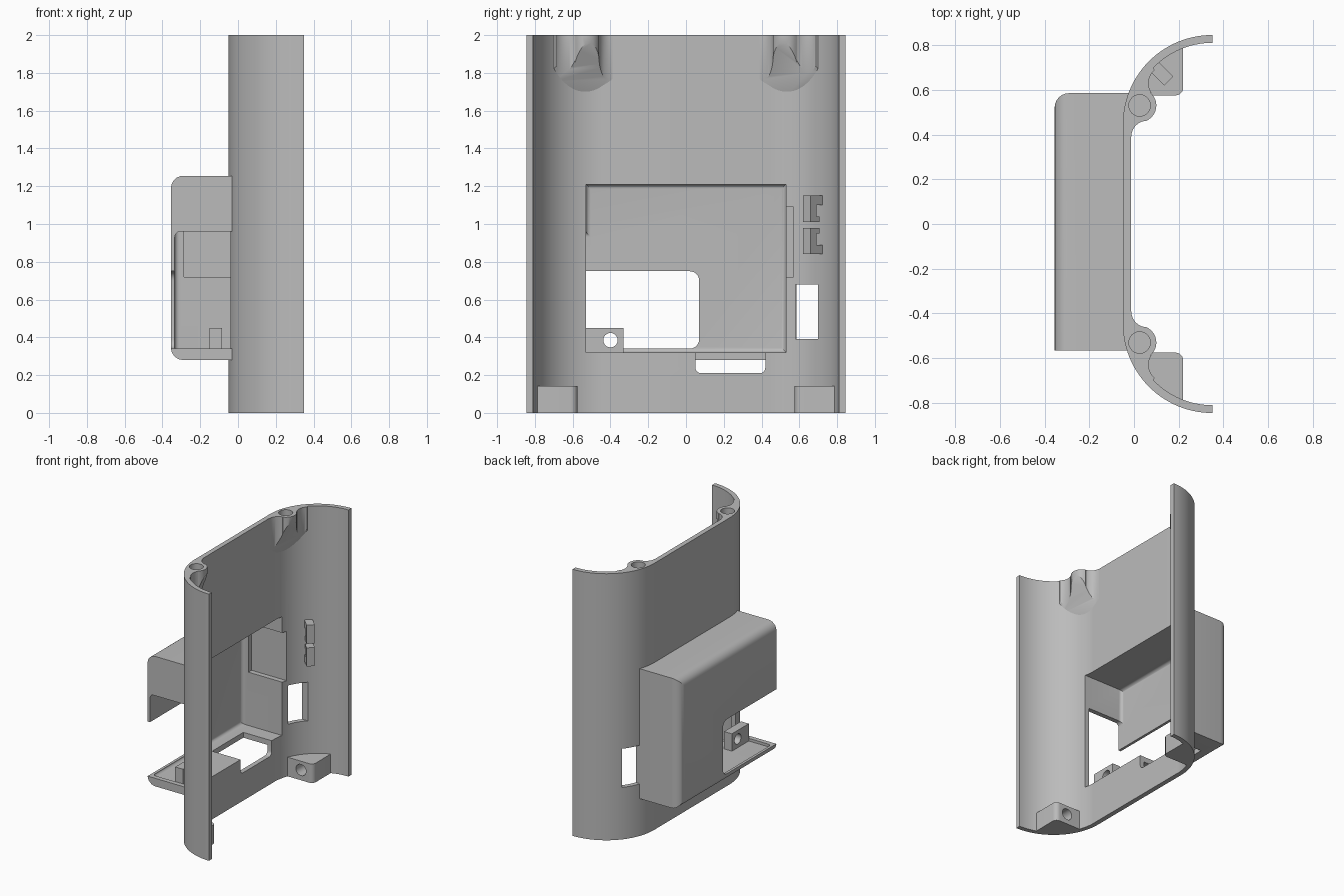
import bpy, bmesh, math
from mathutils import Matrix, Vector

cube = bpy.data.objects.get("Cube")
if cube:
    bpy.data.objects.remove(cube)

grey = bpy.data.materials.new("plain grey")
grey.use_nodes = True
GREY = (0.5, 0.5, 0.5, 1)
grey.diffuse_color = GREY
grey.node_tree.nodes["Principled BSDF"].inputs["Base Color"].default_value = GREY


def finish(name, bm):
    bmesh.ops.recalc_face_normals(bm, faces=bm.faces[:])
    mesh = bpy.data.meshes.new(name)
    bm.to_mesh(mesh)
    bm.free()
    mesh.materials.append(grey)
    obj = bpy.data.objects.new(name, mesh)
    bpy.context.collection.objects.link(obj)
    return obj


def box(name, lo, hi, rounded=None, radius=0):
    """Box between two corners; rounded(mid, direction) picks edges to fillet."""
    lo, hi = Vector(lo), Vector(hi)
    bm = bmesh.new()
    bmesh.ops.create_cube(bm, size=1)
    for v in bm.verts:
        v.co = Vector(l + (h - l) * (c + 0.5) for l, h, c in zip(lo, hi, v.co))
    if rounded:
        edges = [e for e in bm.edges
                 if rounded((e.verts[0].co + e.verts[1].co) / 2,
                            (e.verts[1].co - e.verts[0].co).normalized())]
        bmesh.ops.bevel(bm, geom=edges, offset=radius, segments=6,
                        profile=0.5, affect='EDGES')
    return finish(name, bm)


def prism(name, points, bottom, top):
    """Extrude an outline in plan; bottom is a function of x and y."""
    bm = bmesh.new()
    low = [bm.verts.new((x, y, bottom(x, y))) for x, y in points]
    high = [bm.verts.new((x, y, top)) for x, y in points]
    bm.faces.new(low)
    bm.faces.new(high)
    for i in range(len(points)):
        j = (i + 1) % len(points)
        bm.faces.new((low[i], low[j], high[j], high[i]))
    return finish(name, bm)


def rod(name, radius, depth, centre, axis):
    bm = bmesh.new()
    bmesh.ops.create_cone(bm, cap_ends=True, segments=32, radius1=radius,
                          radius2=radius, depth=depth)
    turn = Vector((0, 0, 1)).rotation_difference(Vector(axis)).to_matrix().to_4x4()
    bm.transform(Matrix.Translation(centre) @ turn)
    return finish(name, bm)


def arc(cx, cy, r, start, end, n=10):
    angles = [math.radians(start + (end - start) * i / n) for i in range(n + 1)]
    return [(cx + r * math.cos(a), cy + r * math.sin(a)) for a in angles]


def flip(points, side):
    return [(x, y * side) for x, y in points]


def cut(obj, *cutters):
    for cutter in cutters:
        mod = obj.modifiers.new("cut", 'BOOLEAN')
        mod.operation = 'DIFFERENCE'
        mod.solver = 'EXACT'
        mod.object = cutter
        with bpy.context.temp_override(object=obj, active_object=obj):
            bpy.ops.object.modifier_apply(modifier=mod.name)


def along_x(mid, d):
    return abs(d.x) > 0.9


# Curved shell: flat wall with a quarter round at each end
CX, CY = 0.35, 0.445
outer = arc(CX, CY, 0.40, 90, 180, 28)
inner = arc(CX, CY, 0.365, 90, 180, 28)
inner[-1] = (-0.014, CY)
outline = outer + flip(outer, -1)[::-1] + flip(inner, -1) + inner[::-1]
shell = prism("curved_shell", outline, lambda x, y: 0, 2)

# Box housing on the flat wall, rounded on its outer edges
housing = box("box_housing", (-0.355, -0.565, 0.28), (-0.02, 0.585, 1.255),
              lambda m, d: m.x < -0.3 and abs(d.x) < 0.1 and m.y > -0.5, 0.065)

# Cutters for the openings
cavity = box("cavity_cutter", (-0.335, -0.53, 0.32), (0.1, 0.53, 1.21),
             lambda m, d: m.x < -0.3 and abs(d.x) < 0.1, 0.025)
back_window = box("back_window_cutter", (-0.5, -0.7, 0.34), (-0.29, 0.07, 0.75),
                  lambda m, d: along_x(m, d) and m.y > 0, 0.05)
side_window = box("side_window_cutter", (-0.335, -0.7, 0.34), (0.05, -0.5, 0.96),
                  lambda m, d: abs(d.y) > 0.9 and m.x < 0 and m.z > 0.9, 0.03)
pocket = box("pocket_cutter", (-0.285, 0.5, 0.72), (0.05, 0.568, 1.09))
floor_slot = box("floor_slot_cutter", (-0.25, 0.05, 0.21), (0.05, 0.42, 0.34),
                 lambda m, d: along_x(m, d) and m.z < 0.3, 0.03)
port = box("port_cutter", (-0.2, 0.58, 0.39), (0.3, 0.70, 0.68))
cut(housing, cavity, back_window, side_window, pocket, floor_slot)
cut(shell, cavity, pocket, floor_slot, port)
cutters = [cavity, back_window, side_window, pocket, floor_slot, port]

# Drilled lug on the housing floor
lug = box("floor_lug", (-0.15, -0.53, 0.31), (-0.085, -0.33, 0.45))
lug_hole = rod("lug_hole_cutter", 0.038, 0.3, (-0.12, -0.40, 0.385), (1, 0, 0))
cut(lug, lug_hole)
cutters.append(lug_hole)
parts = [shell, housing, lug]

# Screw posts: sloping ones at the top edge, blocks at the bottom edge
post_plan = (arc(0.06, 0.39, 0.072, 180, 100) + arc(0.025, 0.53, 0.075, -70, 50)
             + arc(0.14, 0.63, 0.075, 215, 130) + arc(CX, CY, 0.383, 135, 180))
block_plan = (arc(0.185, 0.61, 0.035, -90, 0, 6) + arc(CX, CY, 0.383, 110, 160, 14))
for side, word in ((1, "rear"), (-1, "front")):
    post = prism(word + "_top_post", flip(post_plan, side),
                 lambda x, y: 1.78 + 2.5 * (0.97 * (x + 0.01) - 0.245 * (abs(y) - 0.38)), 2)
    post_hole = rod("post_hole_cutter", 0.048, 0.16, (0.025, 0.53 * side, 2), (0, 0, 1))
    cut(post, post_hole)
    cut(shell, post_hole)
    block = prism(word + "_bottom_block", flip(block_plan, side), lambda x, y: 0, 0.143)
    block_hole = rod("block_hole_cutter", 0.042, 0.2, (0.12, 0.575 * side, 0.077), (0, 1, 0))
    cut(block, block_hole)
    cutters += [post_hole, block_hole]
    parts += [post, block]

# Pair of small hooks on the rear curve, mirrored about their middle height
MIDDLE = 0.995
for sign, word in ((-1, "lower"), (1, "upper")):
    pieces = (("foot", 0.0, 0.085, 0.105, 0.155), ("arm", 0.05, 0.085, 0.015, 0.155),
              ("tip", 0.03, 0.085, 0.015, 0.045))
    for piece, near, far, a, b in pieces:
        za, zb = sorted((sign * a, sign * b))
        hook = box(word + "_hook_" + piece, (near - 0.01, -0.028, za), (far, 0.028, zb))
        hook.data.transform(Matrix.Translation((0.095, 0.70, MIDDLE))
                            @ Matrix.Rotation(math.radians(-45), 4, 'Z'))
        parts.append(hook)

for cutter in cutters:
    bpy.data.objects.remove(cutter)

# Smooth the rounded surfaces and keep the corners crisp
bpy.ops.object.select_all(action='DESELECT')
for part in parts:
    part.select_set(True)
bpy.context.view_layer.objects.active = shell
bpy.ops.object.shade_smooth_by_angle(angle=math.radians(30))
